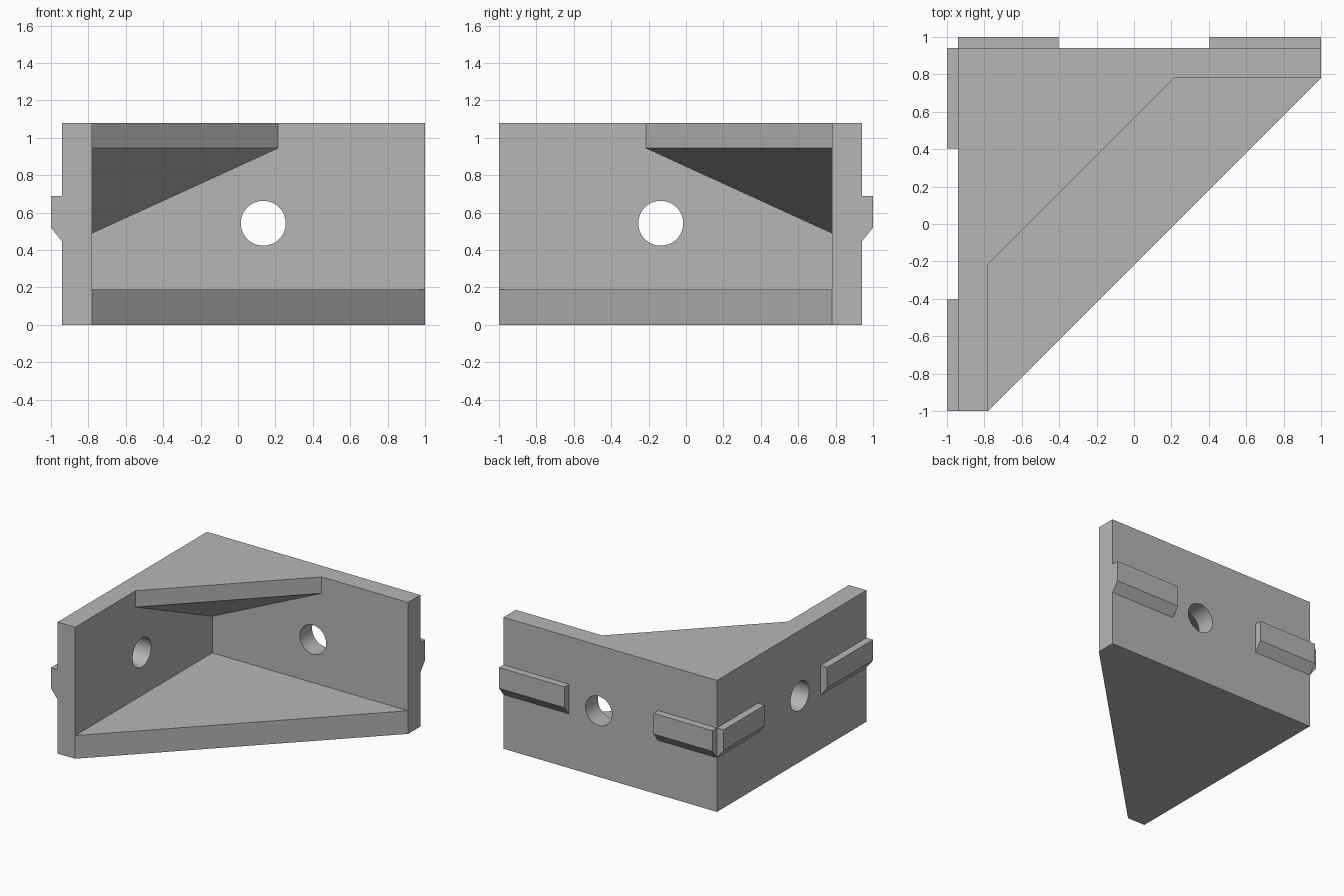
import bpy
import bmesh
from math import radians
from mathutils import Matrix, Vector

cube = bpy.data.objects.get("Cube")
if cube:
    bpy.data.objects.remove(cube, do_unlink=True)

grey = bpy.data.materials.new("plain grey")
grey.use_nodes = True
grey.diffuse_color = (0.47, 0.47, 0.47, 1)
grey.node_tree.nodes["Principled BSDF"].inputs["Base Color"].default_value = (0.47, 0.47, 0.47, 1)

HEIGHT = 1.08
OUT, INN = 0.94, 0.78      # outer and inner wall faces
HOLE_X, HOLE_Z, HOLE_R = 0.135, 0.543, 0.12


def add_object(name, bm):
    bmesh.ops.recalc_face_normals(bm, faces=bm.faces)
    mesh = bpy.data.meshes.new(name)
    bm.to_mesh(mesh)
    bm.free()
    mesh.materials.append(grey)
    obj = bpy.data.objects.new(name, mesh)
    bpy.context.collection.objects.link(obj)
    return obj


def loft(name, start, end):
    """Closed solid between two matching outlines."""
    bm = bmesh.new()
    a = [bm.verts.new(p) for p in start]
    b = [bm.verts.new(p) for p in end]
    bm.faces.new(a)
    bm.faces.new(b)
    for i in range(len(a)):
        j = (i + 1) % len(a)
        bm.faces.new((a[i], a[j], b[j], b[i]))
    return add_object(name, bm)


def level(outline, z):
    return [(x, y, z) for x, y in outline]


def swap(p):
    """Mirror across the bracket's diagonal, from back wall to right wall."""
    return Vector((-p[1], -p[0], p[2]))


# Two walls forming an L
wall_outline = [(-OUT, OUT), (-OUT, -1), (-INN, -1), (-INN, INN), (1, INN), (1, OUT)]
walls = loft("corner_walls", level(wall_outline, 0), level(wall_outline, HEIGHT))

# Round bolt holes, one through each wall
for name, centre, axis in (
    ("back_hole_cutter", Vector((HOLE_X, 0.86, HOLE_Z)), "X"),
    ("side_hole_cutter", swap((HOLE_X, 0.86, HOLE_Z)), "Y"),
):
    bm = bmesh.new()
    bmesh.ops.create_cone(
        bm, cap_ends=True, segments=48, radius1=HOLE_R, radius2=HOLE_R, depth=0.4,
        matrix=Matrix.Translation(centre) @ Matrix.Rotation(radians(90), 4, axis))
    cutter = add_object(name, bm)
    cutter.hide_render = True
    cutter.hide_viewport = True
    mod = walls.modifiers.new(name, "BOOLEAN")
    mod.operation = "DIFFERENCE"
    mod.solver = "EXACT"
    mod.object = cutter

# Triangular floor between the walls
floor_outline = [(-INN, INN), (-INN, -1), (1, INN)]
loft("floor_plate", level(floor_outline, 0), level(floor_outline, 0.19))

# Top gusset with an underside sloping down into the corner
gusset = [(-INN, INN), (-INN, -0.215), (0.215, INN)]
under = [(x, y, z) for (x, y), z in zip(gusset, (0.49, 0.945, 0.945))]
loft("top_gusset", under, level(gusset, HEIGHT))

# Locating keys with a chamfered lower edge, on both outer faces
key_profile = [(OUT, 0.445), (1, 0.52), (1, 0.69), (OUT, 0.69)]
for label, x0, x1 in (("corner", -OUT, -0.405), ("end", 0.405, 1)):
    start = [Vector((x0, y, z)) for y, z in key_profile]
    end = [Vector((x1, y, z)) for y, z in key_profile]
    loft("back_key_" + label, start, end)
    loft("side_key_" + label, [swap(p) for p in start], [swap(p) for p in end])

# Smooth hole walls, sharp edges elsewhere
bpy.ops.object.select_all(action="DESELECT")
bpy.context.view_layer.objects.active = walls
walls.select_set(True)
for mod in list(walls.modifiers):
    bpy.ops.object.modifier_apply(modifier=mod.name)
bpy.ops.object.shade_smooth_by_angle(angle=radians(30))
